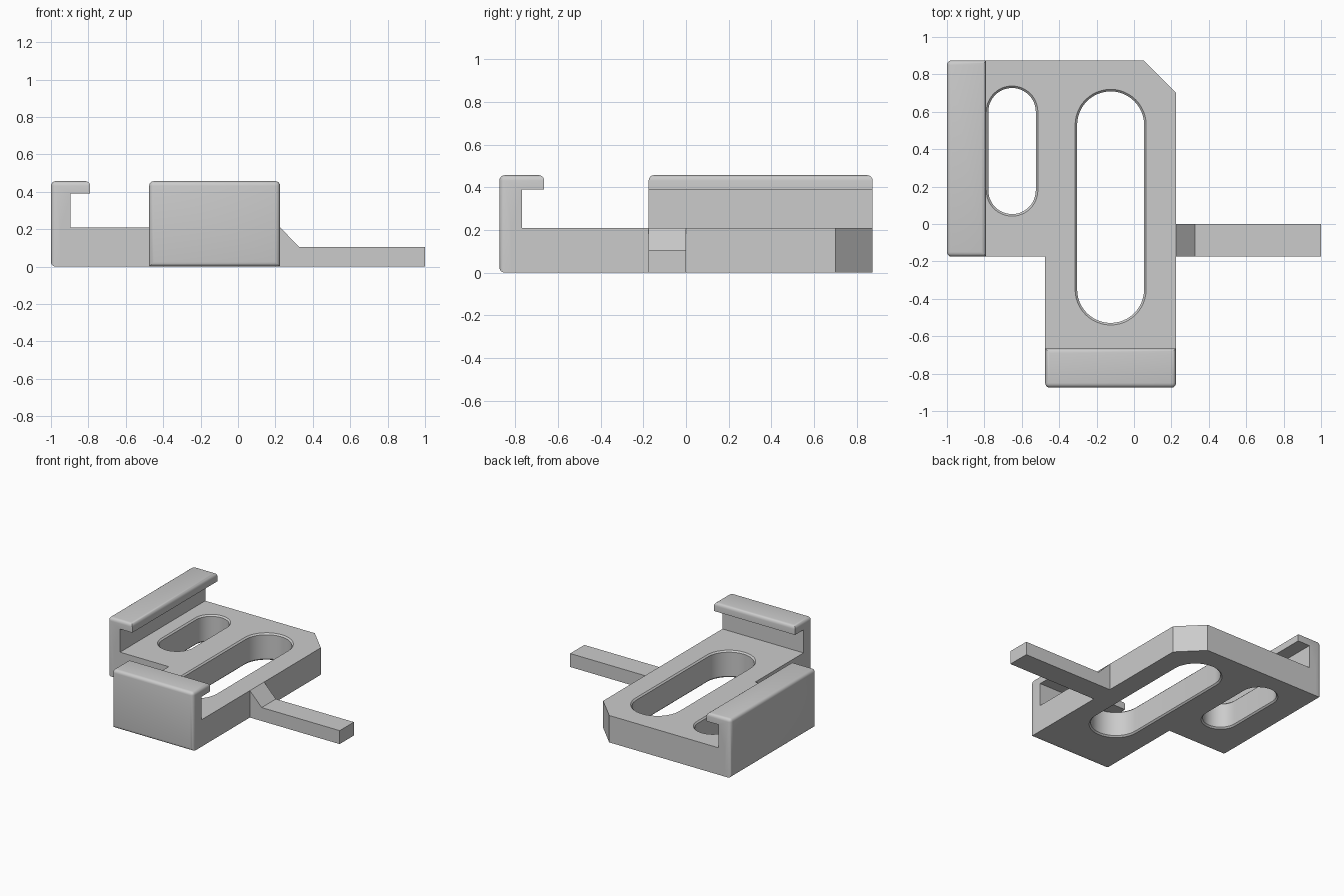
import bpy, bmesh, math
from mathutils import Vector

cube = bpy.data.objects.get("Cube")
if cube:
    bpy.data.objects.remove(cube, do_unlink=True)

PLATE_H, TOP, FRONT, BACK = 0.21, 0.457, -0.875, 0.875
SIDE, RIGHT = -0.175, 0.225

grey = bpy.data.materials.new("plain grey")
grey.use_nodes = True
colour = (0.6, 0.6, 0.6, 1)
grey.diffuse_color = colour
grey.node_tree.nodes["Principled BSDF"].inputs["Base Color"].default_value = colour


def loft(name, rings, round_edge=None):
    """Closed solid through equal rings; optionally round chosen edges."""
    bm = bmesh.new()
    loops = [[bm.verts.new(p) for p in ring] for ring in rings]
    n = len(loops[0])
    for a, b in zip(loops, loops[1:]):
        for i in range(n):
            j = (i + 1) % n
            bm.faces.new((a[i], a[j], b[j], b[i]))
    bm.faces.new(loops[0])
    bm.faces.new(loops[-1])
    bmesh.ops.recalc_face_normals(bm, faces=bm.faces)
    if round_edge:
        edges = [e for e in bm.edges if round_edge(e)]
        bmesh.ops.bevel(bm, geom=edges, offset=0.025, offset_type='OFFSET',
                        segments=4, profile=0.5, affect='EDGES')
    mesh = bpy.data.meshes.new(name)
    bm.to_mesh(mesh)
    bm.free()
    mesh.materials.append(grey)
    ob = bpy.data.objects.new(name, mesh)
    bpy.context.collection.objects.link(ob)
    return ob


def hook(name, place, start, end, outer_axis):
    """Wall with an overhanging lip, rounded on its outer and top faces."""
    profile = [(0, 0), (0.105, 0), (0.105, 0.39), (0.21, 0.39), (0.21, TOP), (0, TOP)]
    outer = place(0, 0, 0)[outer_axis]

    def rounded(e):
        on_outer = all(abs(v.co[outer_axis] - outer) < 1e-5 for v in e.verts)
        on_top = all(abs(v.co.z - TOP) < 1e-5 for v in e.verts)
        return on_outer or on_top

    return loft(name, [[place(u, t, z) for u, z in profile] for t in (start, end)], rounded)


def slot_cutter(name, x, y0, y1, r, rim=0.011, steps=24):
    """Vertical stadium whose ends flare into a narrow rim chamfer."""
    def ring(z, rad):
        pts = []
        for cy, begin in ((y1, 0), (y0, math.pi)):
            for i in range(steps + 1):
                a = begin + math.pi * i / steps
                pts.append(Vector((x + rad * math.cos(a), cy + rad * math.sin(a), z)))
        return pts
    h, wide = PLATE_H, r + rim
    return loft(name, [ring(-0.05, wide), ring(0, wide), ring(rim, r),
                       ring(h - rim, r), ring(h, wide), ring(h + 0.05, wide)])


def combine(target, tool, operation):
    mod = target.modifiers.new(operation, 'BOOLEAN')
    mod.operation, mod.solver, mod.object = operation, 'EXACT', tool
    bpy.context.view_layer.objects.active = target
    bpy.ops.object.modifier_apply(modifier=mod.name)
    bpy.data.objects.remove(tool, do_unlink=True)


# L-shaped base plate with one clipped corner
outline = [(-0.95, SIDE), (-0.475, SIDE), (-0.475, -0.82), (RIGHT, -0.82),
           (RIGHT, 0.7), (0.05, BACK), (-0.95, BACK)]
bracket = loft("bracket_plate", [[(x, y, z) for x, y in outline] for z in (0, PLATE_H)])

# Hooks along the side and front
combine(bracket, hook("side_hook", lambda u, t, z: (u - 1, t, z), SIDE, BACK, 0), 'UNION')
combine(bracket, hook("front_hook", lambda u, t, z: (t, FRONT + u, z), -0.475, RIGHT, 1), 'UNION')

# Thin side arm with a sloping root
arm = [(0.15, 0), (1, 0), (1, 0.105), (0.327, 0.105), (RIGHT, PLATE_H), (0.15, PLATE_H)]
combine(bracket, loft("side_arm", [[(x, y, z) for x, z in arm] for y in (SIDE, 0)]), 'UNION')

# Two through slots
combine(bracket, slot_cutter("small_slot", -0.652, 0.18, 0.6, 0.127), 'DIFFERENCE')
combine(bracket, slot_cutter("large_slot", -0.125, -0.35, 0.53, 0.179), 'DIFFERENCE')

bpy.ops.object.select_all(action='DESELECT')
bracket.select_set(True)
bpy.context.view_layer.objects.active = bracket
bpy.ops.object.shade_smooth_by_angle(angle=math.radians(30))
